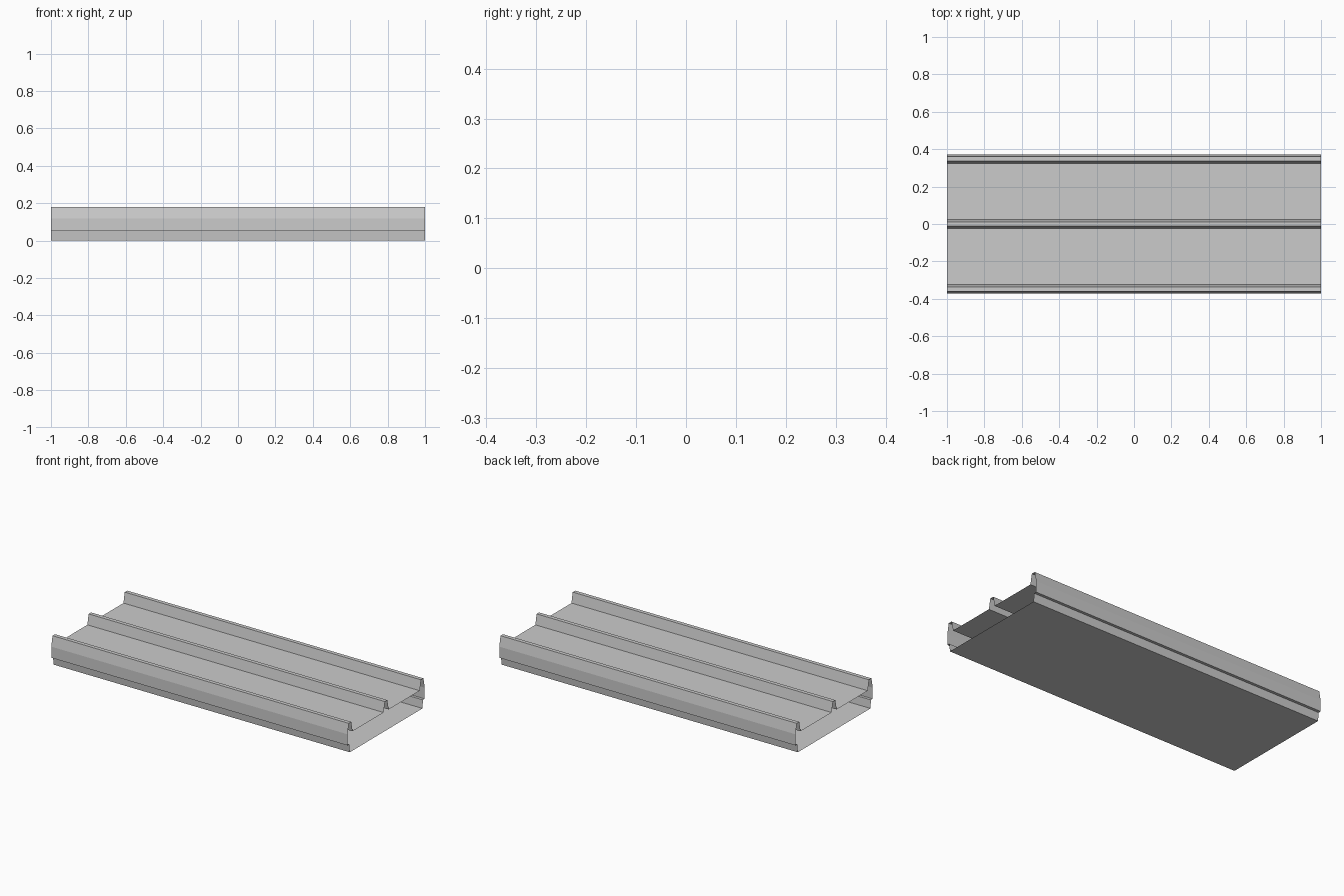
import bpy

if "Cube" in bpy.data.objects:
    bpy.data.objects.remove(bpy.data.objects["Cube"])

HALF_LENGTH = 1.0
RIB_PITCH = 0.348
PAN_Z, RIB_Z, LIP_Z = 0.118, 0.18, 0.05


def sheet(name, profile):
    """Extrude an open (y, z) profile along x as a thin sheet with open ends."""
    n = len(profile)
    verts = [(x, y, z) for x in (-HALF_LENGTH, HALF_LENGTH) for y, z in profile]
    faces = [(i, i + n, i + n + 1, i + 1) for i in range(n - 1)]
    mesh = bpy.data.meshes.new(name)
    mesh.from_pydata(verts, [], faces)
    mesh.update()
    obj = bpy.data.objects.new(name, mesh)
    bpy.context.collection.objects.link(obj)
    return obj


# Ribbed top sheet: three ribs with flat pans between them
top = []
for centre in (-RIB_PITCH, 0.0, RIB_PITCH):
    top += [(centre - 0.024, PAN_Z), (centre - 0.012, RIB_Z),
            (centre + 0.012, RIB_Z), (centre + 0.024, PAN_Z)]

# Outer edges drop down and tuck in under a small lip
edge = RIB_PITCH + 0.024
inner = 0.355
top = [(-inner, LIP_Z), (-edge, LIP_Z)] + top + [(edge, LIP_Z), (inner, LIP_Z)]
# Sheet normals face up and outward
sheet("ribbed_top_sheet", top)

# Flat bottom tray with short side walls
sheet("bottom_tray", [(inner, LIP_Z), (0.35, 0), (-0.35, 0), (-inner, LIP_Z)])
